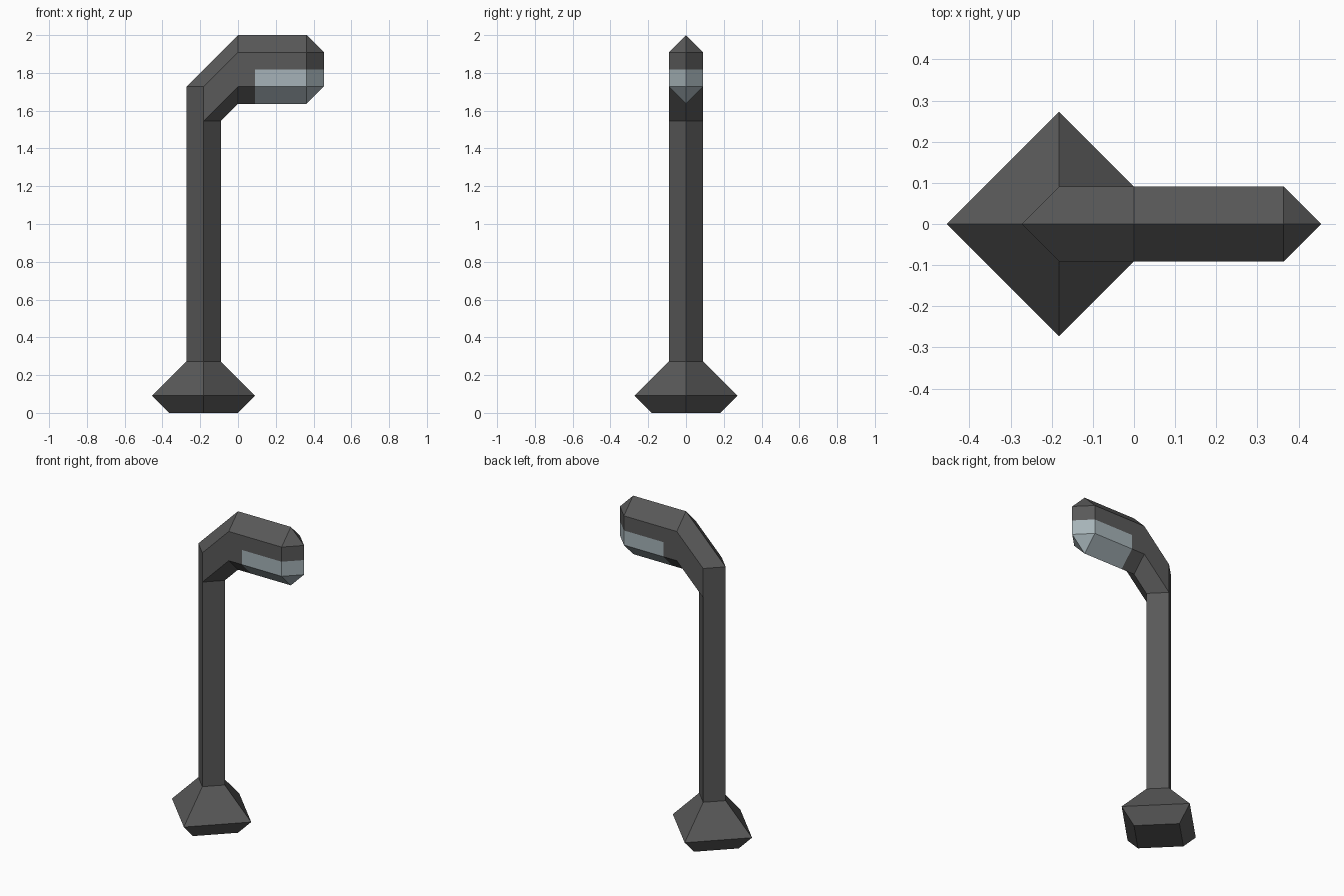
import bpy, bmesh

if "Cube" in bpy.data.objects:
    bpy.data.objects.remove(bpy.data.objects["Cube"])

U = 1 / 11        # grid step of the low-poly design
CX = -2 * U       # x of the post axis


def material(name, rgb):
    m = bpy.data.materials.new(name)
    m.diffuse_color = (*rgb, 1)
    m.use_nodes = True
    m.node_tree.nodes["Principled BSDF"].inputs["Base Color"].default_value = m.diffuse_color
    return m


DARK = material("dark_metal", (0.1, 0.1, 0.1))
GLASS = material("lamp_glass", (0.38, 0.45, 0.48))


def loft(name, rings, mat, closed=True):
    """Skin matching rings (or open strips), collapsing repeated points."""
    bm = bmesh.new()
    loops = [[bm.verts.new(p) for p in ring] for ring in rings]
    n = len(rings[0])
    for a, b in zip(loops, loops[1:]):
        for i in range(n if closed else n - 1):
            j = (i + 1) % n
            bm.faces.new((a[i], b[i], b[j], a[j]))
    bmesh.ops.remove_doubles(bm, verts=bm.verts[:], dist=1e-4)
    mesh = bpy.data.meshes.new(name)
    bm.to_mesh(mesh)
    bm.free()
    mesh.materials.append(mat)
    obj = bpy.data.objects.new(name, mesh)
    bpy.context.collection.objects.link(obj)
    return obj


def diamond(r, z):
    """Square post ring, side corners doubled to match the arm hexagon."""
    r, z = r * U, z * U
    return [(CX - r, 0, z), (CX, r, z), (CX, r, z),
            (CX + r, 0, z), (CX, -r, z), (CX, -r, z)]


def hexagon(x):
    """Upright arm section: ridge, sides and keel."""
    return [(x * U, y * U, z * U) for y, z in
            ((0, 22), (1, 21), (1, 19), (0, 18), (-1, 19), (-1, 21))]


# Mitred section where the post meets the bend
elbow = [(-3 * U, 0, 19 * U), (CX, U, 19 * U), (CX, U, 17 * U),
         (-U, 0, 17 * U), (CX, -U, 17 * U), (CX, -U, 19 * U)]

# Flared foot and post
loft("base", [diamond(0, 0), diamond(2, 0), diamond(3, 1), diamond(1, 3)], DARK)
loft("post", [diamond(1, 3), diamond(1, 17), elbow], DARK)

# Bent arm up to the start of the lamp
loft("arm", [elbow, hexagon(0), hexagon(1)], DARK)


def head_half(name, s, mat):
    """Upper (s=1) or lower (s=-1) half of the lamp head with its pointed nose."""
    mid, side, tip = 20 * U, (20 + s) * U, (20 + 2 * s) * U

    def strip(x):
        return [(x, -s * U, mid), (x, -s * U, side), (x, 0, tip),
                (x, s * U, side), (x, s * U, mid)]
    nose = [(5 * U, 0, z) for z in (mid, side, side, side, mid)]
    loft(name, [strip(U), strip(4 * U), nose], mat, closed=False)


# Lamp head
head_half("lamp_housing", 1, DARK)
head_half("lamp_lens", -1, GLASS)
